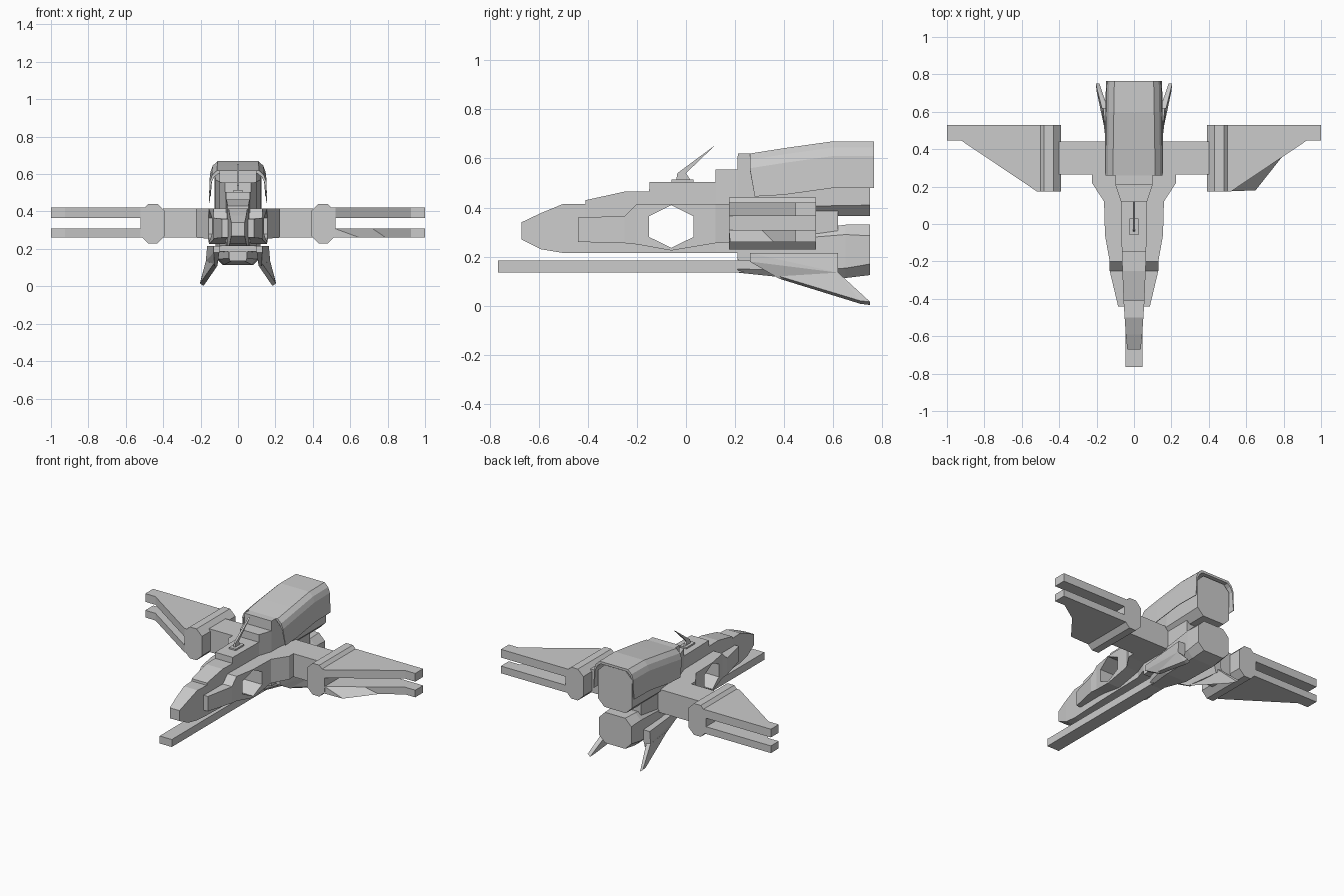
import bpy, bmesh

if "Cube" in bpy.data.objects:
    bpy.data.objects.remove(bpy.data.objects["Cube"])


def finish(name, bm):
    bmesh.ops.recalc_face_normals(bm, faces=bm.faces)
    me = bpy.data.meshes.new(name)
    bm.to_mesh(me)
    bm.free()
    ob = bpy.data.objects.new(name, me)
    bpy.context.collection.objects.link(ob)
    return ob


def loft(name, rings):
    """Skin a list of equal-length closed rings and cap both ends."""
    bm = bmesh.new()
    vs = [[bm.verts.new(p) for p in r] for r in rings]
    n = len(rings[0])
    for a, b in zip(vs, vs[1:]):
        for i in range(n):
            j = (i + 1) % n
            bm.faces.new((a[i], a[j], b[j], b[i]))
    bm.faces.new(vs[0])
    bm.faces.new(vs[-1])
    return finish(name, bm)


def hull(name, pts):
    bm = bmesh.new()
    for p in pts:
        bm.verts.new(p)
    bmesh.ops.convex_hull(bm, input=bm.verts)
    bmesh.ops.dissolve_limit(bm, angle_limit=0.01, verts=bm.verts, edges=bm.edges)
    return finish(name, bm)


def box(name, x0, x1, y0, y1, z0, z1):
    return loft(name, [[(x0, y, z0), (x1, y, z0), (x1, y, z1), (x0, y, z1)] for y in (y0, y1)])


def section(y, z0, z1, w, c=0.0):
    """Cross-section at y: rectangle, with corners cut by c when given."""
    if not c:
        return [(-w, y, z0), (w, y, z0), (w, y, z1), (-w, y, z1)]
    return [(-w + c, y, z0), (w - c, y, z0), (w, y, z0 + c), (w, y, z1 - c),
            (w - c, y, z1), (-w + c, y, z1), (-w, y, z1 - c), (-w, y, z0 + c)]


# Central fuselage with stepped spine: y, bottom, top, half width
fuselage = loft("fuselage", [section(*s) for s in (
    (-.67, .27, .34, .036), (-.59, .23, .378, .044), (-.50, .215, .415, .05),
    (-.41, .215, .415, .056), (-.409, .215, .43, .056), (-.25, .215, .465, .062),
    (-.15, .215, .465, .065), (-.149, .215, .505, .065), (.12, .215, .505, .07),
    (.121, .215, .555, .07), (.21, .215, .555, .1), (.211, .185, .62, .1),
    (.26, .185, .62, .1), (.62, .18, .62, .1))])

# Side pods flaring into the wing arms
pods = loft("side_pods", [section(*s) for s in (
    (-.44, .26, .36, .085), (-.25, .255, .365, .13), (-.20, .25, .415, .13),
    (-.06, .225, .415, .155), (.12, .255, .415, .16), (.22, .26, .415, .225),
    (.44, .26, .415, .225))])

# Hexagonal opening right through the body
hexagon = [(-.06, .41), (.03, .365), (.03, .28), (-.06, .236), (-.15, .28), (-.15, .365)]
cutter = loft("opening_cutter", [[(x, y, z) for y, z in hexagon] for x in (-.4, .4)])
cutter.hide_render = True
cutter.hide_viewport = True
for ob in (fuselage, pods):
    m = ob.modifiers.new("opening", 'BOOLEAN')
    m.object = cutter
    m.operation = 'DIFFERENCE'
    m.solver = 'EXACT'

# Long gun under the nose
box("gun_barrel", -.045, .045, -.765, .28, .135, .185)

# Engine blocks
loft("upper_engine", [section(.28, .37, .59, .1, .03), section(.45, .365, .61, .12, .04),
                      section(.75, .365, .645, .125, .045)])
loft("lower_engine", [section(.21, .135, .22, .05, .015), section(.40, .115, .30, .105, .03),
                      section(.65, .113, .33, .12, .04), section(.75, .125, .33, .12, .045)])


# Engine hood: thin arched shell, open below
def arch(y, yb, t, b, w):
    outer = [(w, yb, b), (w - .005, y, t - .06), (w - .018, y, t - .025), (w - .045, y, t)]
    inner = [(w - .052, y, t - .016), (w - .03, y, t - .035), (w - .014, y, t - .065), (w - .004, yb, b)]
    left = lambda pts: [(-x, yy, z) for x, yy, z in reversed(pts)]
    return outer + left(outer) + left(inner) + inner


loft("engine_hood", [arch(.26, .28, .62, .445, .156), arch(.40, .40, .642, .452, .156),
                     arch(.60, .60, .67, .48, .153), arch(.765, .765, .67, .48, .15)])

# Antenna on the spine
box("antenna_base", -.025, .025, -.06, .03, .5, .515)
mast = [(-.04, .51), (-.035, .54), (.12, .655), (.0, .54), (.02, .51)]
loft("antenna_mast", [[(x, y, z) for y, z in mast] for x in (-.006, .006)])

# Wings and tail fins on both sides
blade = [(.50, .175), (.52, .175), (.925, .447), (1.0, .447), (1.0, .53), (.50, .53)]
pod_octagon = [(.39, .27), (.43, .23), (.48, .23), (.52, .27),
               (.52, .40), (.48, .44), (.43, .44), (.39, .40)]
for s, side in ((1, "right"), (-1, "left")):
    box(side + "_wing_arm", s * .2, s * .40, .265, .44, .26, .415)
    loft(side + "_wing_root", [[(s * x, y, z) for x, z in pod_octagon] for y in (.175, .53)])
    loft(side + "_upper_wing", [[(s * x, y, z) for x, y in blade] for z in (.365, .42)])
    if s < 0:
        loft("left_lower_wing", [[(s * x, y, z) for x, y in blade] for z in (.26, .308)])
    else:
        # The right lower wing has a wider sloping leading edge
        wide = [(.50, .175), (.65, .18), (.79, .357), (.925, .447), (1.0, .447), (1.0, .53), (.50, .53)]
        top = blade[:2] + [(.72, .31)] + blade[2:]
        loft("right_lower_wing", [[(x, y, .26) for x, y in wide], [(x, y, .308) for x, y in top]])
    hull(side + "_fin_root", [(s * x, y, z) for x, y, z in (
        (.10, .26, .215), (.13, .26, .215), (.165, .62, .215), (.13, .26, .18), (.10, .26, .18),
        (.11, .38, .11), (.125, .38, .11), (.13, .62, .10), (.172, .62, .135), (.10, .62, .215))])
    hull(side + "_fin_blade", [(s * x, y, z) for x, y, z in (
        (.11, .38, .11), (.13, .38, .12), (.172, .62, .135), (.14, .62, .13),
        (.204, .75, .016), (.185, .75, .003), (.18, .71, .008), (.2, .71, .02))])
